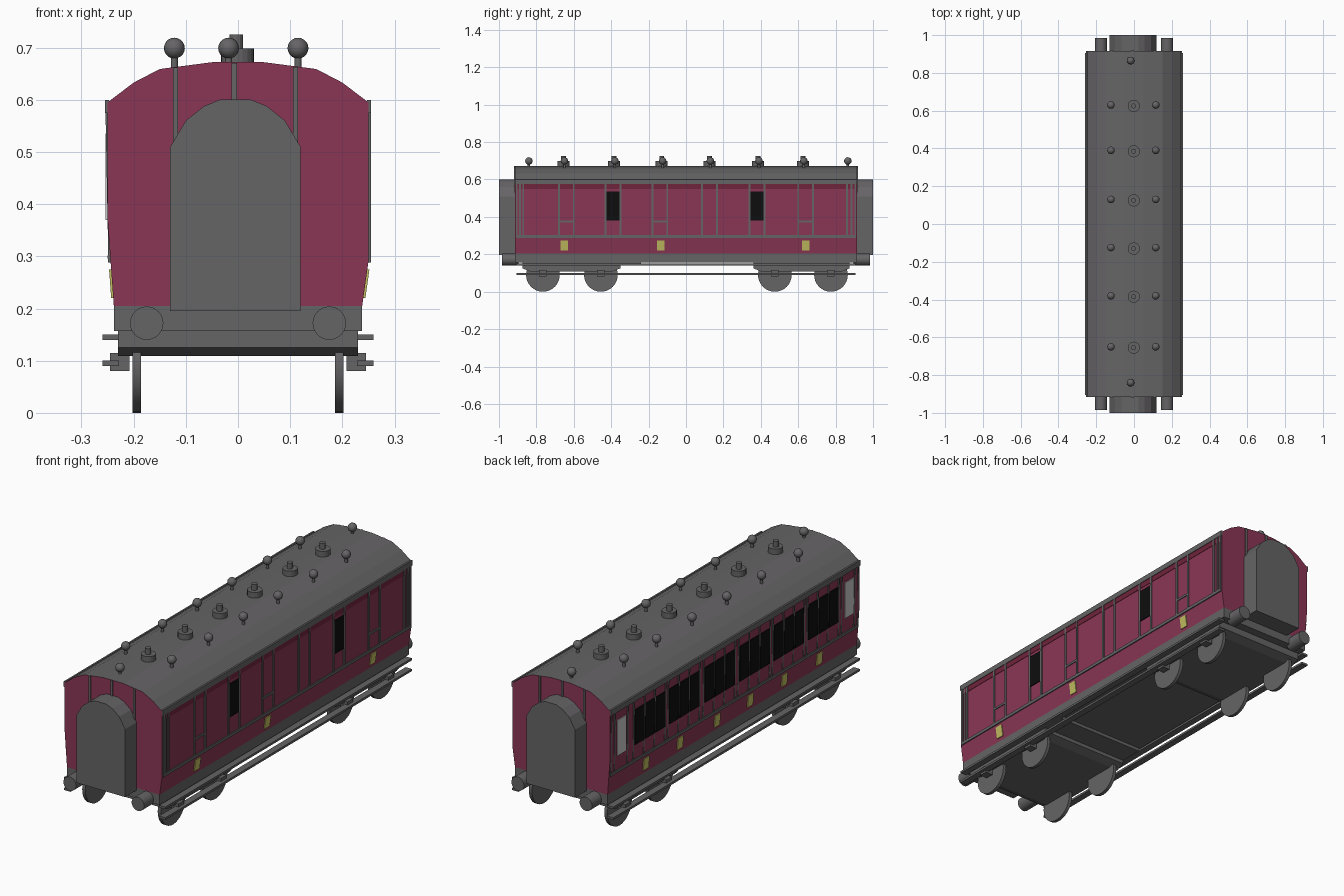
import bpy, bmesh, math
from mathutils import Matrix, Vector

if "Cube" in bpy.data.objects:
    bpy.data.objects.remove(bpy.data.objects["Cube"])


def material(name, rgb):
    m = bpy.data.materials.new(name)
    m.diffuse_color = (*rgb, 1)
    m.use_nodes = True
    m.node_tree.nodes["Principled BSDF"].inputs["Base Color"].default_value = m.diffuse_color
    return m


GREY = material("dark grey", (0.133, 0.128, 0.133))
MAROON = material("maroon", (0.255, 0.037, 0.09))
DEEP = material("deep maroon", (0.16, 0.018, 0.045))
BLACK = material("window black", (0.004, 0.004, 0.004))
PALE = material("pale glass", (0.6, 0.6, 0.6))
YELLOW = material("plate yellow", (0.54, 0.51, 0.12))


def finish(bm, name, *mats, smooth=False):
    bmesh.ops.recalc_face_normals(bm, faces=bm.faces)
    me = bpy.data.meshes.new(name)
    bm.to_mesh(me)
    bm.free()
    for m in mats:
        me.materials.append(m)
    if smooth:
        for p in me.polygons:
            p.use_smooth = len(p.vertices) <= 4
    ob = bpy.data.objects.new(name, me)
    bpy.context.collection.objects.link(ob)
    return ob


def add_prism(bm, outline, offset):
    """Close an outline of 3D points and extrude it by offset."""
    face = bm.faces.new([bm.verts.new(p) for p in outline])
    out = bmesh.ops.extrude_face_region(bm, geom=[face], use_keep_orig=True)
    moved = [v for v in out["geom"] if isinstance(v, bmesh.types.BMVert)]
    bmesh.ops.translate(bm, verts=moved, vec=offset)


def add_box(bm, x, y, z):
    add_prism(bm, [(x[0], y[0], z[0]), (x[1], y[0], z[0]),
                   (x[1], y[1], z[0]), (x[0], y[1], z[0])], (0, 0, z[1] - z[0]))


def add_cyl(bm, centre, r, depth, axis, seg=24):
    rot = Vector((0, 0, 1)).rotation_difference(Vector(axis)).to_matrix().to_4x4()
    bmesh.ops.create_cone(bm, cap_ends=True, segments=seg, radius1=r, radius2=r,
                          depth=depth, matrix=Matrix.Translation(centre) @ rot)


# Body shell: coach cross-section, roof faces grey
BEND = {1: 0.29, -1: 0.37}
roof = [(0.25, 0.595), (0.2, 0.633), (0.15, 0.659), (0.05, 0.672)]
right = [(0.238, 0.205), (0.25, BEND[1])] + roof
left = [(-0.238, 0.205), (-0.25, BEND[-1])] + [(-x, z) for x, z in roof]
bm = bmesh.new()
add_prism(bm, [(x, -0.915, z) for x, z in right + left[::-1]], (0, 1.83, 0))
body = finish(bm, "coach_body", GREY, MAROON)
for p in body.data.polygons:
    p.material_index = 0 if p.normal.z > 0.2 else 1


def skin(side, z):
    """Distance of the side wall from the centre line at height z."""
    return 0.25 - 0.012 * max(0, (BEND[side] - z) / (BEND[side] - 0.205))


def add_plate(bm, side, y, z, t=0.004):
    """Thin plate lying along the side wall."""
    a, b = skin(side, z[0]), skin(side, z[1])
    add_prism(bm, [(side * (a - 0.003), y[0], z[0]), (side * (a + t), y[0], z[0]),
                   (side * (b + t), y[0], z[1]), (side * (b - 0.003), y[0], z[1])],
              (0, y[1] - y[0], 0))


def plates(name, mat, side, spans, z, t=0.004):
    bm = bmesh.new()
    for y in spans:
        add_plate(bm, side, y, z, t)
    finish(bm, name, mat)


def around(centres, half):
    return [(c - half, c + half) for c in centres]


# Cornice and waist rails along both sides
for side, tag in ((1, "right"), (-1, "left")):
    plates(tag + "_cornice", GREY, side, [(-0.915, 0.915)], (0.575, 0.6), 0.005)
    plates(tag + "_waist_rail", GREY, side, [(-0.91, 0.91)], (0.288, 0.302), 0.005)

# Right side: doors, two windows, mouldings and plates
plates("right_top_panel", DEEP, 1, [(-0.905, 0.905)], (0.55, 0.575), 0.002)
plates("right_windows", BLACK, 1, around((-0.39, 0.38), 0.037), (0.38, 0.535))
beads = [c + s * 0.04 for c in (-0.64, -0.39, -0.14, 0.125, 0.38, 0.64) for s in (-1, 1)]
beads += [-0.905, -0.888, -0.87, 0.86, 0.885, 0.905]
plates("right_mouldings", GREY, 1, around(beads, 0.005), (0.295, 0.58), 0.0045)
plates("right_door_rails", GREY, 1, around((-0.64, -0.14, 0.64), 0.04), (0.37, 0.38))
plates("right_yellow_plates", YELLOW, 1, around((-0.65, -0.135, 0.64), 0.02), (0.22, 0.275))

# Left side: six compartments of three panes, pale end windows
BAYS = (0.625, 0.373, 0.113, -0.143, -0.395, -0.648)
panes = [c + k * 0.076 for c in BAYS for k in (-1, 0, 1)]
plates("left_windows", BLACK, -1, around(panes, 0.034), (0.372, 0.535))
plates("left_end_windows", PALE, -1, around((0.831, -0.838), 0.033), (0.37, 0.535))
beads = [c + s * w for c in BAYS for s in (-1, 1) for w in (0.038, 0.116)]
beads += [s * w for s in (-1, 1) for w in (0.785, 0.88, 0.905)]
plates("left_mouldings", GREY, -1, around(beads, 0.004), (0.295, 0.58))
plates("left_yellow_plates", YELLOW, -1,
       around((0.64, 0.39, 0.118, -0.125, -0.375, -0.632), 0.02), (0.22, 0.275))

# Ends: arched gangway, vertical ribs, buffers
arch = [(0.125, 0.195), (0.125, 0.51), (0.095, 0.56), (0.06, 0.588), (0.028, 0.601)]
arch += [(-x, z) for x, z in arch[::-1]]
for s, tag in ((-1, "front"), (1, "back")):
    bm = bmesh.new()
    add_prism(bm, [(x - 0.005, s * 0.91, z) for x, z in arch], (0, s * 0.09, 0))
    finish(bm, tag + "_gangway", GREY)
    bm = bmesh.new()
    for x, z0, z1 in ((-0.12, 0.5, 0.662), (-0.007, 0.59, 0.671), (0.11, 0.5, 0.663)):
        add_box(bm, (x - 0.005, x + 0.005), sorted((s * 0.91, s * 0.92)), (z0, z1))
    finish(bm, tag + "_end_ribs", GREY)
    bm = bmesh.new()
    for x in (-0.175, 0.175):
        add_cyl(bm, (x, s * 0.94, 0.172), 0.032, 0.09, (0, 1, 0))
    finish(bm, tag + "_buffers", GREY, smooth=True)

# Roof: ball ventilators on stems, and two-step lamp tops
ROWS = (0.63, 0.39, 0.13, -0.125, -0.38, -0.65)
spots = [(x, y) for y in ROWS for x in (-0.122, 0.115)] + [(-0.018, 0.865), (-0.018, -0.84)]
bm = bmesh.new()
for x, y in spots:
    bmesh.ops.create_uvsphere(bm, u_segments=16, v_segments=10, radius=0.02,
                              matrix=Matrix.Translation((x, y, 0.699)))
    add_cyl(bm, (x, y, 0.67), 0.007, 0.04, (0, 0, 1), 10)
finish(bm, "roof_ventilators", GREY, smooth=True)
bm = bmesh.new()
for y in ROWS:
    add_cyl(bm, (-0.001, y - 0.005, 0.683), 0.032, 0.03, (0, 0, 1), 20)
    add_cyl(bm, (-0.003, y - 0.005, 0.71), 0.013, 0.03, (0, 0, 1), 12)
finish(bm, "roof_lamp_tops", GREY)

# Underframe and footboards
bm = bmesh.new()
add_box(bm, (-0.238, 0.238), (-0.915, 0.915), (0.157, 0.206))
finish(bm, "underframe", GREY)
bm = bmesh.new()
for s in (-1, 1):
    for z in (0.14, 0.09):
        add_box(bm, sorted((s * 0.228, s * 0.26)), (-0.905, 0.905), (z, z + 0.01))
finish(bm, "footboards", GREY)
bm = bmesh.new()
add_box(bm, (-0.23, 0.23), (-0.35, -0.24), (0.142, 0.16))
finish(bm, "cross_beam", GREY)

# Bogies, wheels and axle boxes
for tag, y0, y1, axles in (("front", -0.875, -0.35, (-0.765, -0.455)),
                           ("back", 0.36, 0.875, (0.475, 0.775))):
    bm = bmesh.new()
    add_prism(bm, [(-0.23, y0, 0.16), (-0.23, y1, 0.16), (-0.23, y1, 0.125),
                   (-0.23, y1 - 0.04, 0.109), (-0.23, y0 + 0.04, 0.109),
                   (-0.23, y0, 0.125)], (0.46, 0, 0))
    finish(bm, tag + "_bogie", GREY)
    wheels, boxes = bmesh.new(), bmesh.new()
    for y in axles:
        for s in (-1, 1):
            add_cyl(wheels, (s * 0.194, y, 0.09), 0.09, 0.016, (1, 0, 0), 32)
            add_box(boxes, sorted((s * 0.208, s * 0.245)), (y - 0.02, y + 0.02), (0.08, 0.115))
    finish(wheels, tag + "_wheels", GREY, smooth=True)
    finish(boxes, tag + "_axle_boxes", GREY)
